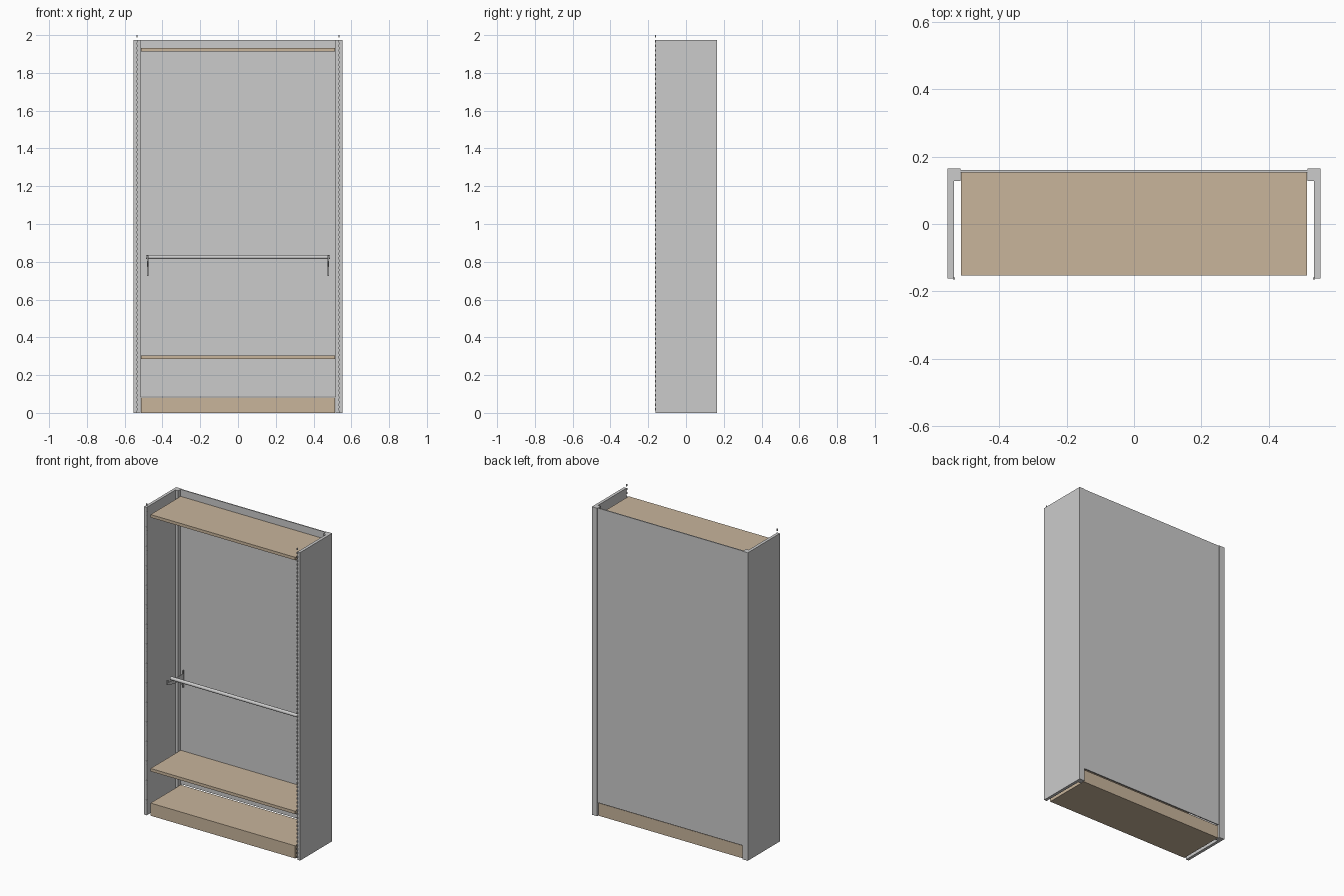
import bpy, bmesh, math

if "Cube" in bpy.data.objects:
    bpy.data.objects.remove(bpy.data.objects["Cube"])

def material(name, rgb):
    m = bpy.data.materials.new(name)
    m.diffuse_color = (*rgb, 1)
    m.use_nodes = True
    m.node_tree.nodes["Principled BSDF"].inputs["Base Color"].default_value = m.diffuse_color
    return m

wood = material("wood", (0.58, 0.46, 0.33))

def add_box(bm, x, y, z):
    r = bmesh.ops.create_cube(bm, size=1)
    for v in r["verts"]:
        v.co = [(a + b) / 2 + c * (b - a) for (a, b), c in zip((x, y, z), v.co)]

def finish(name, bm, mat=None):
    me = bpy.data.meshes.new(name)
    bm.to_mesh(me)
    bm.free()
    ob = bpy.data.objects.new(name, me)
    bpy.context.collection.objects.link(ob)
    if mat:
        me.materials.append(mat)
    return ob

def box(name, x, y, z, mat=None):
    bm = bmesh.new()
    add_box(bm, x, y, z)
    return finish(name, bm, mat)

def mirrored(ob):
    ob.modifiers.new("mirror", "MIRROR")
    return ob

# side panels and rear uprights
mirrored(box("side_panel", (0.534, 0.553), (-0.161, 0.128), (0, 1.975)))
bm = bmesh.new()
add_box(bm, (0.515, 0.553), (0.128, 0.164), (0, 1.975))
mirrored(finish("rear_post", bm))

# strips of small slot markers on the front inner edges
bm = bmesh.new()
for i in range(80):
    z = 0.012 + i * 0.025
    add_box(bm, (0.531, 0.537), (-0.164, -0.159), (z, z + 0.013))
mirrored(finish("slot_strip", bm))

# back panel
box("back_panel", (-0.515, 0.515), (0.153, 0.160), (0.086, 1.975))

# plinth and shelves
box("base_plinth", (-0.513, 0.513), (-0.153, 0.153), (0, 0.081), wood)
for name, z in (("lower_shelf", 0.284), ("top_shelf", 1.912)):
    box(name, (-0.513, 0.513), (-0.153, 0.152), (z, z + 0.019), wood)

# hanging rail
bpy.ops.mesh.primitive_cylinder_add(vertices=24, radius=0.011, depth=0.972,
                                    location=(0, 0.015, 0.825),
                                    rotation=(0, math.pi / 2, 0))
bpy.context.object.name = "hanging_rail"
bpy.ops.object.shade_smooth_by_angle()

# rail brackets: rear plate, arm and upturned tip as one profile (y, z)
profile = [(0.132, 0.725), (0.132, 0.835), (0.120, 0.835), (0.120, 0.814),
           (-0.028, 0.814), (-0.028, 0.832), (-0.037, 0.832),
           (-0.037, 0.802), (0.0, 0.792), (0.112, 0.775), (0.120, 0.725)]
bm = bmesh.new()
face = bm.faces.new([bm.verts.new((0.475, y, z)) for y, z in profile])
ext = bmesh.ops.extrude_face_region(bm, geom=[face])
for v in ext["geom"]:
    if isinstance(v, bmesh.types.BMVert):
        v.co.x += 0.006
bmesh.ops.recalc_face_normals(bm, faces=bm.faces)
mirrored(finish("rail_bracket", bm))
